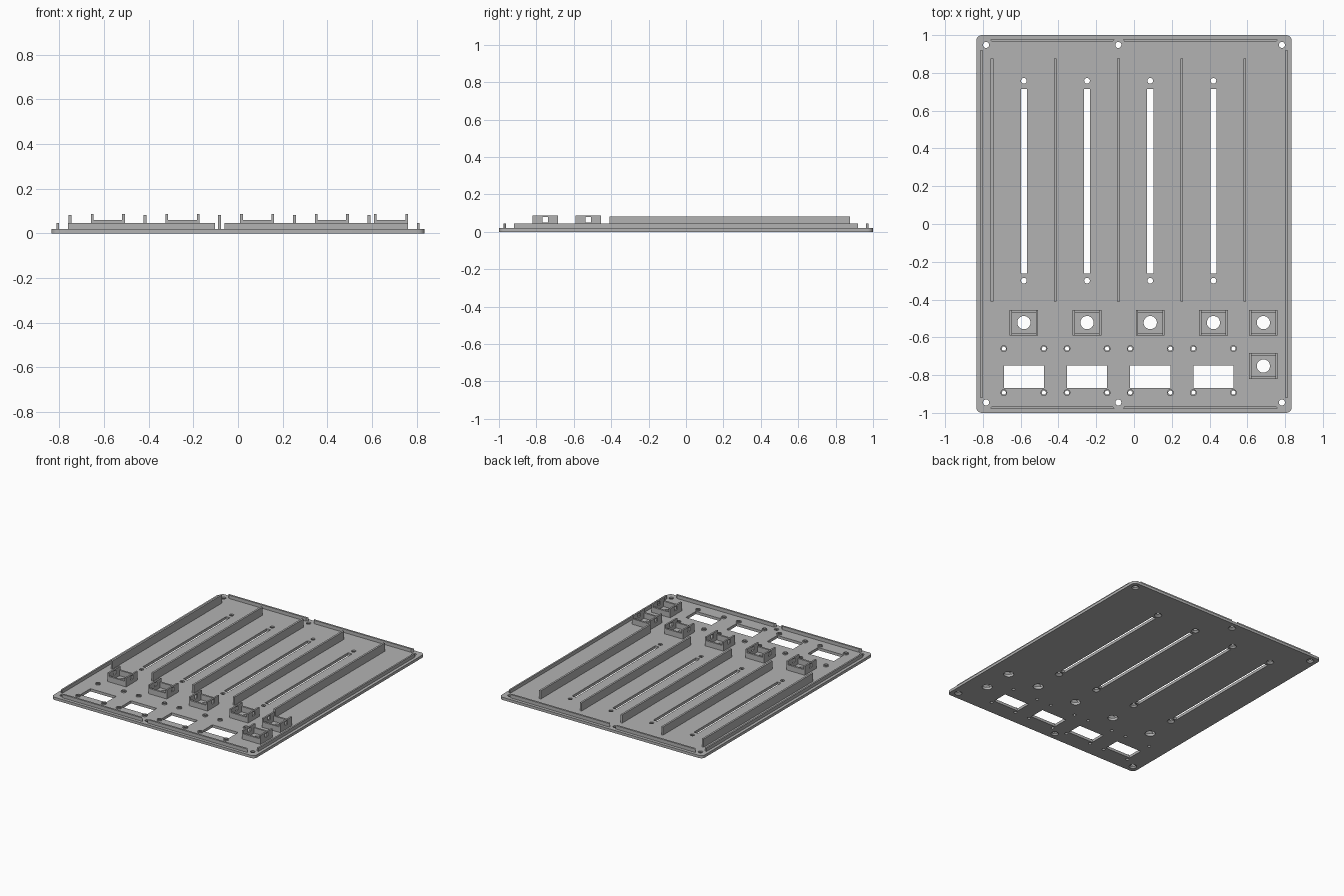
import bpy, bmesh
from mathutils import Matrix

cube = bpy.data.objects.get("Cube")
if cube:
    bpy.data.objects.remove(cube, do_unlink=True)

grey = bpy.data.materials.new("panel grey")
grey.use_nodes = True
colour = (0.45, 0.45, 0.45, 1)
grey.diffuse_color = colour
grey.node_tree.nodes["Principled BSDF"].inputs["Base Color"].default_value = colour

T = 0.02                                   # plate thickness
columns = [-0.583 + 0.3345 * i for i in range(4)]
ribs = [-0.752 + 0.3348 * i for i in range(5)]
sockets = [(x, -0.522) for x in columns] + [(0.685, -0.522), (0.685, -0.752)]
corner_screws = [(x, y) for x in (-0.783, -0.083, 0.783) for y in (-0.945, 0.948)]
slot_screws = [(x, y) for x in columns for y in (-0.3, 0.758)]
standoffs = [(x + s * 0.106, y) for x in columns for s in (-1, 1) for y in (-0.66, -0.893)]


def box(bm, x0, x1, y0, y1, z0, z1):
    m = Matrix.Translation(((x0 + x1) / 2, (y0 + y1) / 2, (z0 + z1) / 2))
    m = m @ Matrix.Diagonal((x1 - x0, y1 - y0, z1 - z0, 1))
    return bmesh.ops.create_cube(bm, size=1, matrix=m)["verts"]


def cone(bm, x, y, z0, z1, r0, r1):
    bmesh.ops.create_cone(bm, cap_ends=True, segments=32, radius1=r0, radius2=r1,
                          depth=z1 - z0, matrix=Matrix.Translation((x, y, (z0 + z1) / 2)))


def finish(bm, name):
    me = bpy.data.meshes.new(name)
    bm.to_mesh(me)
    bm.free()
    me.materials.append(grey)
    ob = bpy.data.objects.new(name, me)
    bpy.context.collection.objects.link(ob)
    return ob


def cut(ob, bm):
    cutter = finish(bm, "cutter")
    cutter.hide_render = True
    mod = ob.modifiers.new("cut", "BOOLEAN")
    mod.operation, mod.solver, mod.object = "DIFFERENCE", "EXACT", cutter
    bpy.context.view_layer.objects.active = ob
    bpy.ops.object.modifier_apply(modifier=mod.name)
    bpy.data.objects.remove(cutter, do_unlink=True)


# Plate with rounded corners
bm = bmesh.new()
box(bm, -0.835, 0.835, -1, 1, 0, T)
uprights = [e for e in bm.edges if abs(e.verts[0].co.z - e.verts[1].co.z) > 0.01]
bmesh.ops.bevel(bm, geom=uprights, offset=0.03, segments=6, profile=0.5, affect="EDGES")
plate = finish(bm, "face_plate")

# Slots, display windows and round holes
bm = bmesh.new()
for x in columns:
    box(bm, x - 0.016, x + 0.016, -0.262, 0.715, -0.1, 0.1)
    box(bm, x - 0.106, x + 0.106, -0.868, -0.75, -0.1, 0.1)
for points, r in ((corner_screws, 0.016), (slot_screws, 0.015),
                  (standoffs, 0.011), (sockets, 0.035)):
    for x, y in points:
        cone(bm, x, y, -0.1, 0.1, r, r)
cut(plate, bm)

# Countersinks on the underside
bm = bmesh.new()
for x, y in corner_screws + slot_screws:
    cone(bm, x, y, -0.004, 0.012, 0.03, 0.014)
cut(plate, bm)

# Long dividers between the columns
for i, x in enumerate(ribs):
    bm = bmesh.new()
    box(bm, x - 0.007, x + 0.007, -0.41, 0.876, T, 0.081)
    finish(bm, f"divider_{i + 1}")

# Low lips around the border, the end ones mitred
for s, side in ((-1, "right"), (1, "left")):
    bm = bmesh.new()
    box(bm, s * 0.807 - 0.006, s * 0.807 + 0.006, -0.92, 0.92, T, 0.045)
    finish(bm, f"{side}_lip")
for s, end in ((-1, "front"), (1, "back")):
    bm = bmesh.new()
    for x0, x1 in ((-0.762, -0.103), (-0.06, 0.762)):
        for v in box(bm, x0, x1, s * 0.97 - 0.007, s * 0.97 + 0.007, T, 0.045):
            if abs(v.co.y) < 0.97:
                v.co.x += 0.012 if v.co.x < (x0 + x1) / 2 else -0.012
    finish(bm, f"{end}_lip")

# Washers around the display screw holes
bm = bmesh.new()
for x, y in standoffs:
    cone(bm, x, y, T, 0.028, 0.018, 0.018)
washers = finish(bm, "display_standoffs")
bm = bmesh.new()
for x, y in standoffs:
    cone(bm, x, y, 0, 0.1, 0.011, 0.011)
cut(washers, bm)

# Knob sockets: low end walls, tall side walls with a window
for i, (x, y) in enumerate(sockets):
    bm = bmesh.new()
    for s in (-1, 1):
        yc = y + s * 0.061
        box(bm, x - 0.064, x + 0.064, yc - 0.007, yc + 0.007, T, 0.06)
        xc = x + s * 0.07
        a, b = xc - 0.006, xc + 0.006
        box(bm, a, b, y - 0.068, y - 0.015, T, 0.086)
        box(bm, a, b, y + 0.015, y + 0.068, T, 0.086)
        box(bm, a, b, y - 0.015, y + 0.015, T, 0.05)
        box(bm, a, b, y - 0.015, y + 0.015, 0.078, 0.086)
    finish(bm, f"knob_socket_{i + 1}")

# Smooth the round holes, keep the edges crisp
for ob in (plate, washers):
    bpy.ops.object.select_all(action="DESELECT")
    ob.select_set(True)
    bpy.context.view_layer.objects.active = ob
    bpy.ops.object.shade_smooth_by_angle(angle=0.5)
